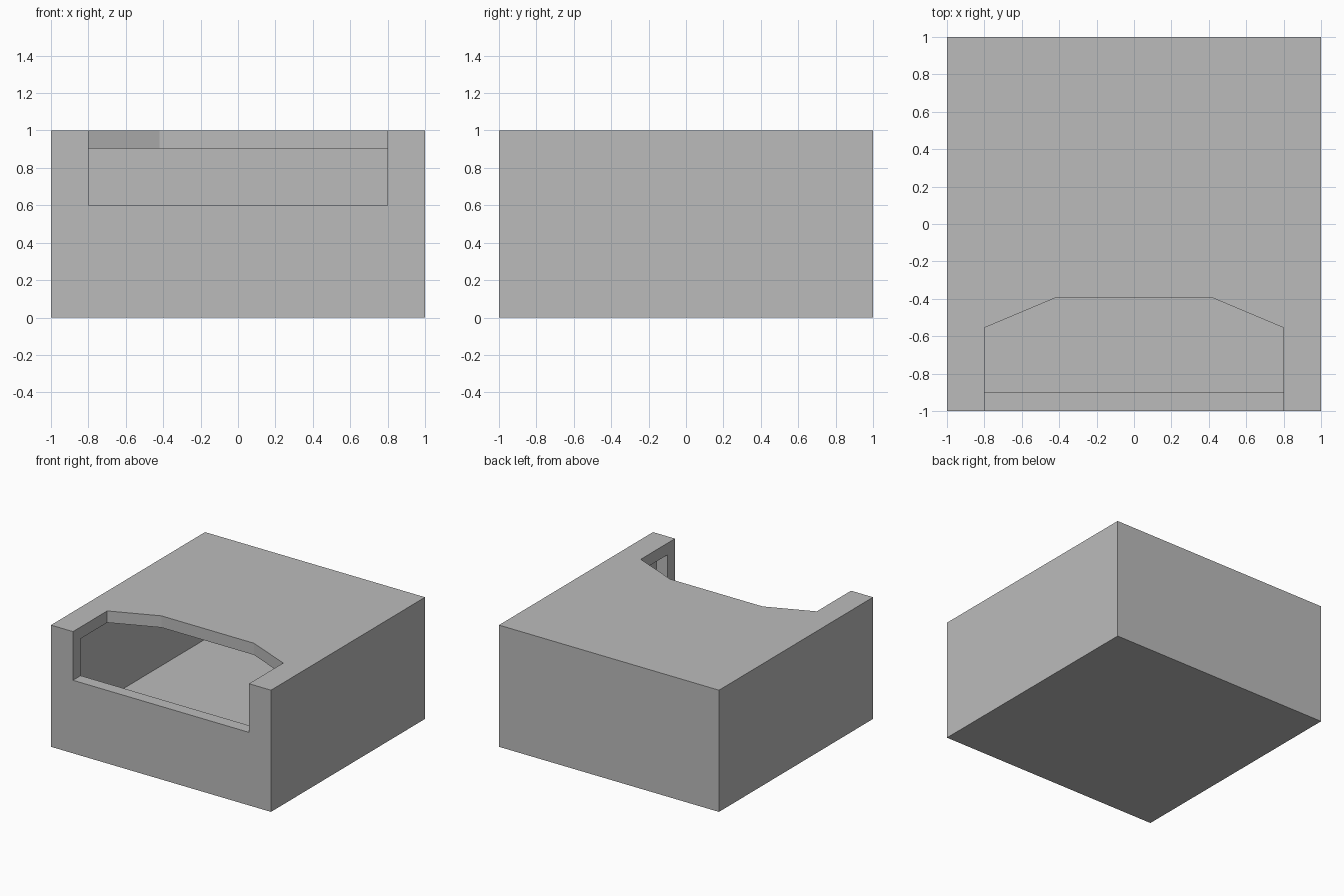
import bpy

if "Cube" in bpy.data.objects:
    bpy.data.objects.remove(bpy.data.objects["Cube"])

grey = bpy.data.materials.new("grey")
grey.diffuse_color = (0.5, 0.5, 0.5, 1)
grey.use_nodes = True
grey.node_tree.nodes["Principled BSDF"].inputs["Base Color"].default_value = grey.diffuse_color


def prism(name, outline, z0, z1):
    """Upright prism over an anticlockwise outline."""
    n = len(outline)
    verts = [(x, y, z) for z in (z0, z1) for x, y in outline]
    faces = [list(range(n))[::-1], list(range(n, 2 * n))]
    faces += [(i, (i + 1) % n, n + (i + 1) % n, n + i) for i in range(n)]
    mesh = bpy.data.meshes.new(name)
    mesh.from_pydata(verts, [], faces)
    mesh.materials.append(grey)
    obj = bpy.data.objects.new(name, mesh)
    bpy.context.collection.objects.link(obj)
    return obj


def square(r):
    return [(-r, -r), (r, -r), (r, r), (-r, r)]


# Outer box
box = prism("hollow_box", square(1.0), 0.0, 1.0)

# Hollow interior, then the bevelled entrance through front wall and lid
right_side = [(0.8, -1.2), (0.8, -0.555), (0.42, -0.395)]
entrance = right_side + [(-x, y) for x, y in reversed(right_side)]
cutters = [
    prism("cavity_cutter", square(0.9), 0.2, 0.904),
    prism("entrance_cutter", entrance, 0.6, 1.2),
]

bpy.context.view_layer.objects.active = box
for cutter in cutters:
    cutter.hide_render = True
    mod = box.modifiers.new(cutter.name, "BOOLEAN")
    mod.operation = "DIFFERENCE"
    mod.solver = "EXACT"
    mod.object = cutter
    bpy.ops.object.modifier_apply(modifier=mod.name)
    bpy.data.objects.remove(cutter)
